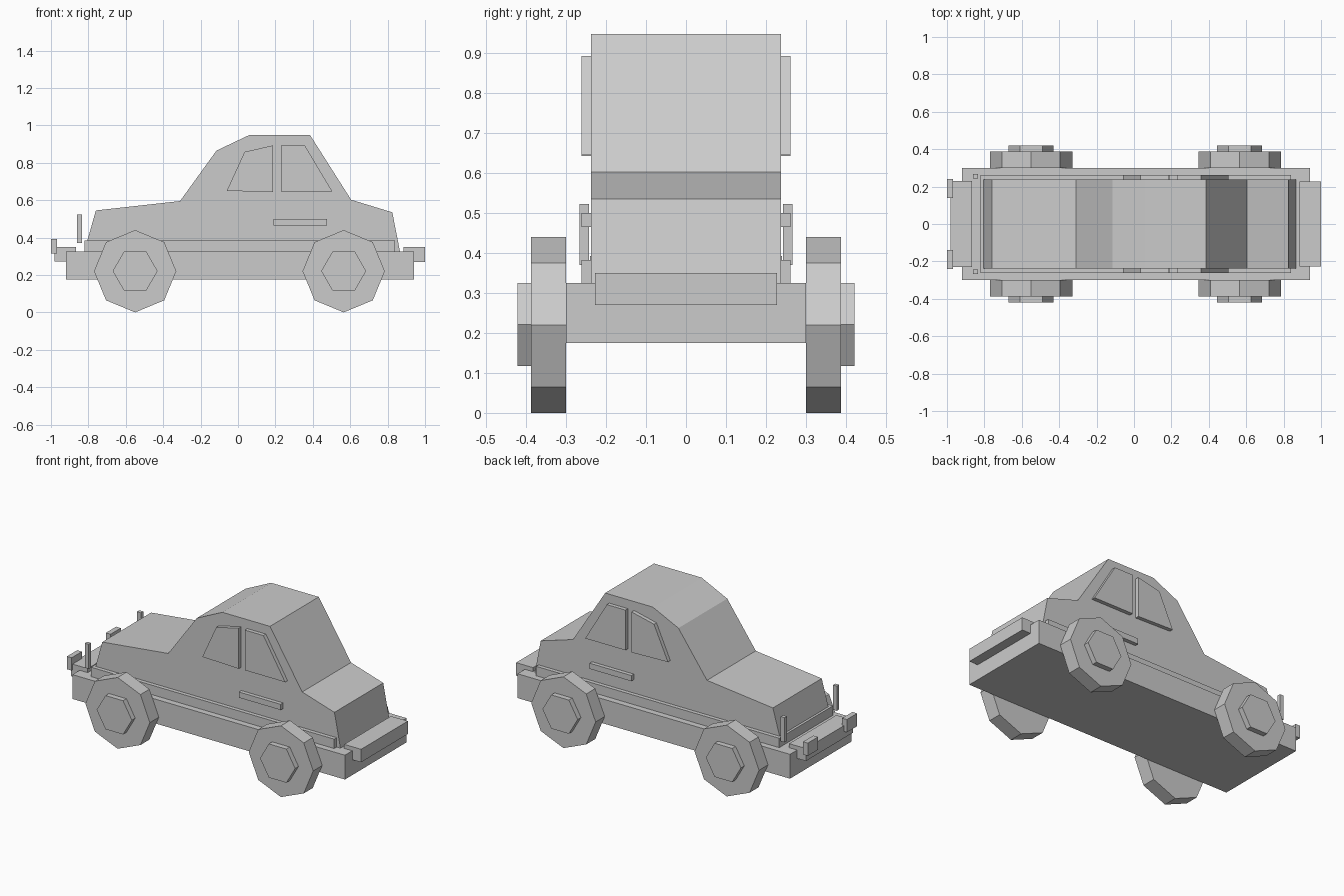
import bpy, bmesh, math

if "Cube" in bpy.data.objects:
    bpy.data.objects.remove(bpy.data.objects["Cube"], do_unlink=True)

GREY = (0.6, 0.6, 0.6, 1)
grey = bpy.data.materials.new("plain grey")
grey.use_nodes = True
grey.diffuse_color = GREY
grey.node_tree.nodes["Principled BSDF"].inputs["Base Color"].default_value = GREY


def prism(name, outline, y0, y1):
    """Extrude an x-z outline from y0 to y1."""
    bm = bmesh.new()
    face = bm.faces.new([bm.verts.new((x, y0, z)) for x, z in outline])
    ext = bmesh.ops.extrude_face_region(bm, geom=[face])
    moved = [v for v in ext["geom"] if isinstance(v, bmesh.types.BMVert)]
    bmesh.ops.translate(bm, verts=moved, vec=(0, y1 - y0, 0))
    bmesh.ops.recalc_face_normals(bm, faces=bm.faces)
    mesh = bpy.data.meshes.new(name)
    bm.to_mesh(mesh)
    bm.free()
    mesh.materials.append(grey)
    obj = bpy.data.objects.new(name, mesh)
    bpy.context.collection.objects.link(obj)
    return obj


def rect(x0, x1, z0, z1):
    return [(x0, z0), (x1, z0), (x1, z1), (x0, z1)]


def ring(cx, cz, radius, sides, turn=0.0):
    angles = [turn + i * math.tau / sides for i in range(sides)]
    return [(cx + radius * math.cos(a), cz + radius * math.sin(a)) for a in angles]


def pair(name, outline, y0, y1):
    """Same part on both sides of the car."""
    prism("right_" + name, outline, -y1, -y0)
    prism("left_" + name, outline, y0, y1)


# Chassis, sill slab and cabin body
prism("chassis", rect(-0.92, 0.94, 0.175, 0.325), -0.3, 0.3)
prism("sill", rect(-0.82, 0.84, 0.32, 0.383), -0.262, 0.262)
body = [(-0.81, 0.32), (-0.805, 0.385), (-0.76, 0.545), (-0.31, 0.595),
        (-0.115, 0.865), (0.06, 0.948), (0.385, 0.948), (0.605, 0.602),
        (0.825, 0.535), (0.867, 0.32)]
prism("body", body, -0.238, 0.238)

# Bumpers with front guards
prism("front_bumper", rect(-0.98, -0.865, 0.273, 0.35), -0.23, 0.23)
prism("rear_bumper", rect(0.885, 1.0, 0.27, 0.35), -0.228, 0.228)
pair("bumper_guard", rect(-1.0, -0.968, 0.314, 0.393), 0.14, 0.24)

# Side details
pair("marker_post", rect(-0.86, -0.833, 0.37, 0.522), 0.243, 0.266)
pair("door_handle", rect(0.19, 0.475, 0.465, 0.5), 0.23, 0.262)
pair("front_window", [(-0.06, 0.65), (0.035, 0.858), (0.188, 0.893), (0.188, 0.643)],
     0.23, 0.262)
pair("rear_window", [(0.23, 0.645), (0.505, 0.645), (0.357, 0.893), (0.23, 0.893)],
     0.23, 0.262)

# Wheels and hubs
for place, x in (("front", -0.55), ("rear", 0.565)):
    pair(place + "_tyre", ring(x, 0.22, 0.22, 8), 0.3, 0.388)
    pair(place + "_hub", ring(x, 0.221, 0.12, 6), 0.38, 0.421)
